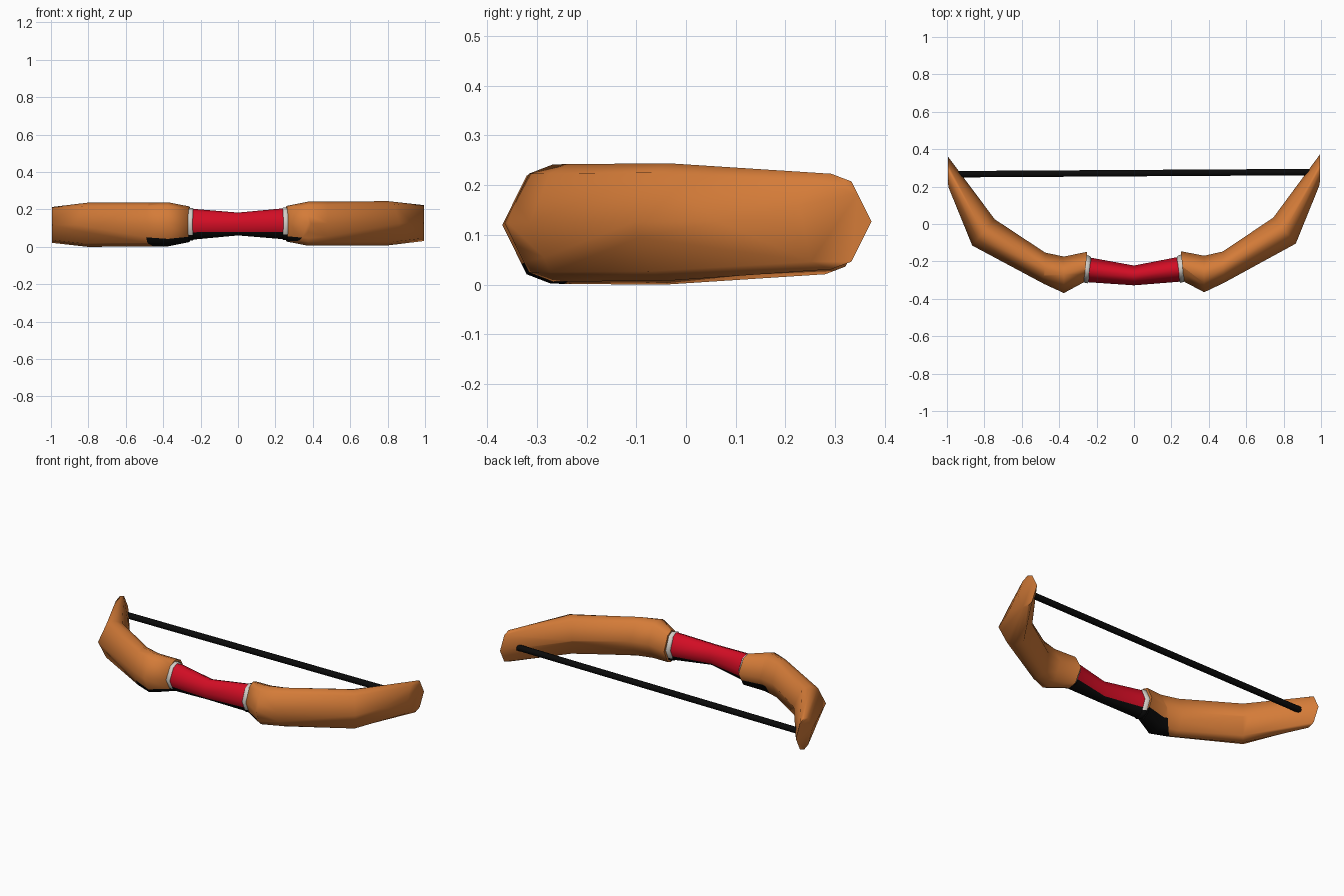
import bpy, bmesh, math
from mathutils import Vector

if "Cube" in bpy.data.objects:
    bpy.data.objects.remove(bpy.data.objects["Cube"])


def material(name, rgb):
    m = bpy.data.materials.new(name)
    m.use_nodes = True
    colour = (*rgb, 1)
    m.diffuse_color = colour
    node = m.node_tree.nodes["Principled BSDF"]
    node.inputs["Base Color"].default_value = colour
    node.inputs["Roughness"].default_value = 0.8
    return m


wood = material("orange_wood", (0.66, 0.2, 0.04))
red = material("red_wrap", (0.65, 0.004, 0.018))
white = material("pale_collar", (0.65, 0.62, 0.57))
black = material("black", (0.003, 0.003, 0.003))

MID = 0.122
# Unit cross-section: across the bow, then up
RIM = [(1, 0), (0.5, 0.84), (0, 1), (-0.5, 0.84),
       (-1, 0), (-0.5, -0.84), (0, -1), (0.5, -0.84)]


def skew(p):
    """The whole bow sits at a slight tilt."""
    return Vector((p.x, p.y + 0.006 * p.x, p.z + 0.005 * p.x))


def loft(name, sections, mat, cuts, is_dark, side=1):
    """Skin sections (front x, front y, back x, back y, half height)."""
    bm = bmesh.new()
    rings = []
    for fx, fy, rx, ry, h in sections:
        front, back = Vector((fx * side, fy, MID)), Vector((rx * side, ry, MID))
        mid, half = (front + back) / 2, (front - back) / 2
        rings.append([bm.verts.new(mid + half * a + Vector((0, 0, h * b)))
                      for a, b in RIM])
    n = len(RIM)
    for r, s in zip(rings, rings[1:]):
        for i in range(n):
            j = (i + 1) % n
            bm.faces.new((r[i], r[j], s[j], s[i]))
    bm.faces.new(rings[0])
    bm.faces.new(rings[-1])
    bmesh.ops.recalc_face_normals(bm, faces=bm.faces)
    # Cut along the edges of the dark underside, then colour it
    for co, no in cuts:
        bmesh.ops.bisect_plane(bm, geom=bm.verts[:] + bm.edges[:] + bm.faces[:],
                               plane_co=co, plane_no=no)
    for f in bm.faces:
        f.material_index = int(is_dark(f.calc_center_median()))
    for v in bm.verts:
        v.co = skew(v.co)
    mesh = bpy.data.meshes.new(name)
    bm.to_mesh(mesh)
    bm.free()
    mesh.materials.append(mat)
    mesh.materials.append(black)
    obj = bpy.data.objects.new(name, mesh)
    bpy.context.collection.objects.link(obj)
    smooth(obj)
    return obj


def smooth(obj):
    bpy.ops.object.select_all(action="DESELECT")
    obj.select_set(True)
    bpy.context.view_layer.objects.active = obj
    bpy.ops.object.shade_smooth_by_angle(angle=math.radians(62))


# Curved limbs, with a dark patch under the inner end
limb_sections = [
    (0.268, -0.31, 0.25, -0.147, 0.095),
    (0.375, -0.367, 0.375, -0.172, 0.118),
    (0.48, -0.318, 0.475, -0.15, 0.118),
    (0.865, -0.11, 0.745, 0.03, 0.118),
    (0.993, 0.205, 0.995, 0.367, 0.096),
]
for label, side, reach in (("left", 1, 0.03), ("right", -1, 0.21)):
    def dark(c, side=side, reach=reach):
        return c.z < 0.11 + 0.2 * c.y and c.x * side + c.y < reach
    cuts = [((0, 0, 0.11), (0, -0.2, 1)), ((reach * side, 0, 0), (side, 1, 0))]
    loft(label + "_limb", limb_sections, wood, cuts, dark, side)

    # Pale collar between limb and grip
    collar = [(0.243, -0.31, 0.229, -0.177, 0.08),
              (0.25, -0.316, 0.236, -0.17, 0.087),
              (0.272, -0.309, 0.256, -0.163, 0.087),
              (0.28, -0.303, 0.264, -0.168, 0.08)]
    loft(label + "_collar", collar, white, [((0, 0, 0.065), (0, 0, 1))],
         lambda c: c.z < 0.065, side)

# Waisted grip with a dark underside
grip = [(-0.255, -0.309, -0.24, -0.177, 0.083),
        (0, -0.328, 0, -0.222, 0.061),
        (0.255, -0.309, 0.24, -0.177, 0.083)]
loft("grip", grip, red, [((0, 0, 0.079), (0, 0, 1))], lambda c: c.z < 0.079)

# Bowstring
a, b = skew(Vector((-0.945, 0.272, MID))), skew(Vector((0.955, 0.272, MID)))
bpy.ops.mesh.primitive_cylinder_add(vertices=10, radius=0.018,
                                    depth=(b - a).length, location=(a + b) / 2)
string = bpy.context.object
string.name = "bowstring"
string.rotation_euler = (b - a).to_track_quat("Z", "Y").to_euler()
string.data.materials.append(black)
smooth(string)
